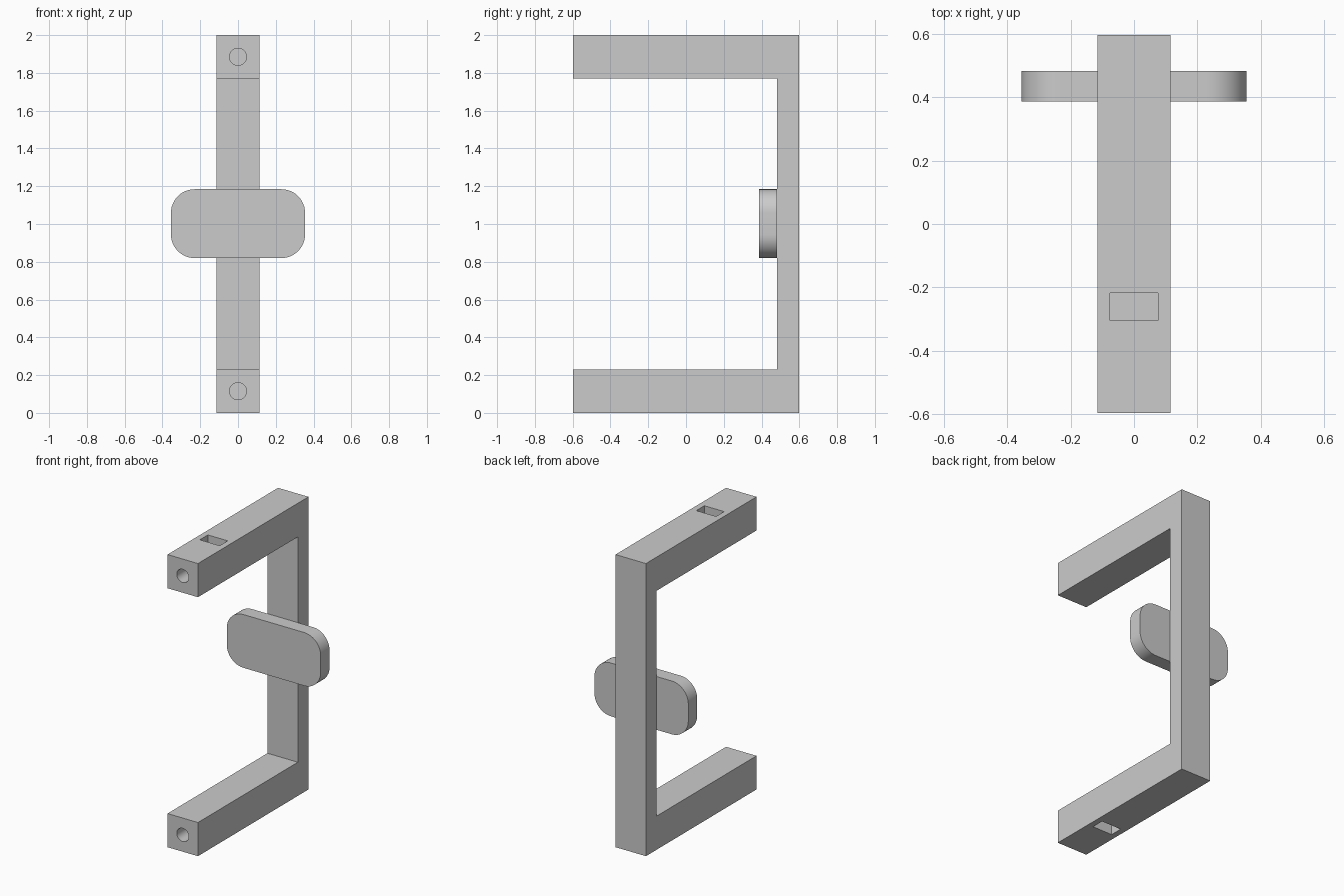
import bpy, bmesh, math
from mathutils import Vector

cube = bpy.data.objects.get("Cube")
if cube:
    bpy.data.objects.remove(cube, do_unlink=True)

grey = bpy.data.materials.new("plain_grey")
grey.use_nodes = True
colour = (0.6, 0.6, 0.6, 1)
grey.diffuse_color = colour
grey.node_tree.nodes["Principled BSDF"].inputs["Base Color"].default_value = colour

HALF_X, HALF_Y, HEIGHT = 0.115, 0.597, 2.0
ARM, POST_FRONT = 0.23, 0.482


def prism(name, outline, depth):
    """Extrude a closed outline of 3D points along a vector."""
    bm = bmesh.new()
    face = bm.faces.new([bm.verts.new(p) for p in outline])
    moved = bmesh.ops.extrude_face_region(bm, geom=[face])["geom"]
    bmesh.ops.translate(bm, vec=Vector(depth),
                        verts=[v for v in moved if isinstance(v, bmesh.types.BMVert)])
    bmesh.ops.recalc_face_normals(bm, faces=bm.faces)
    mesh = bpy.data.meshes.new(name)
    bm.to_mesh(mesh)
    bm.free()
    mesh.materials.append(grey)
    obj = bpy.data.objects.new(name, mesh)
    bpy.context.collection.objects.link(obj)
    return obj


def smooth(obj):
    bpy.ops.object.select_all(action="DESELECT")
    obj.select_set(True)
    bpy.context.view_layer.objects.active = obj
    bpy.ops.object.shade_smooth_by_angle(angle=math.radians(30))


def cut(target, cutter):
    mod = target.modifiers.new("cut", "BOOLEAN")
    mod.operation, mod.solver, mod.object = "DIFFERENCE", "EXACT", cutter
    bpy.context.view_layer.objects.active = target
    bpy.ops.object.modifier_apply(modifier=mod.name)
    bpy.data.objects.remove(cutter, do_unlink=True)


# C-shaped frame: two arms joined by a thinner back post
profile = [(-HALF_Y, 0), (HALF_Y, 0), (HALF_Y, HEIGHT), (-HALF_Y, HEIGHT),
           (-HALF_Y, HEIGHT - ARM), (POST_FRONT, HEIGHT - ARM),
           (POST_FRONT, ARM), (-HALF_Y, ARM)]
frame = prism("frame", [(-HALF_X, y, z) for y, z in profile], (2 * HALF_X, 0, 0))

# Screw bore in each arm end, and a blind nut slot from the outer face
for outer, inward in ((0, 1), (HEIGHT, -1)):
    slot = [(x, y, outer - 0.1 * inward) for x, y in
            ((-0.075, -0.305), (0.075, -0.305), (0.075, -0.218), (-0.075, -0.218))]
    cut(frame, prism("slot_cutter", slot, (0, 0, 0.285 * inward)))
    angles = [math.tau * i / 40 for i in range(40)]
    ring = [(0.045 * math.cos(a), -HALF_Y - 0.1, outer + 0.115 * inward + 0.045 * math.sin(a))
            for a in angles]
    cut(frame, prism("bore_cutter", ring, (0, 0.55, 0)))
smooth(frame)

# Rounded plate on the front of the post
RADIUS, STEPS = 0.125, 12
outline = []
for i, (sx, sz) in enumerate(((1, 1), (-1, 1), (-1, -1), (1, -1))):
    for k in range(STEPS + 1):
        a = math.pi / 2 * (i + k / STEPS)
        outline.append((sx * (0.355 - RADIUS) + RADIUS * math.cos(a), 0.386,
                        1.002 + sz * (0.182 - RADIUS) + RADIUS * math.sin(a)))
plate = prism("rounded_plate", outline, (0, POST_FRONT - 0.386, 0))
smooth(plate)
